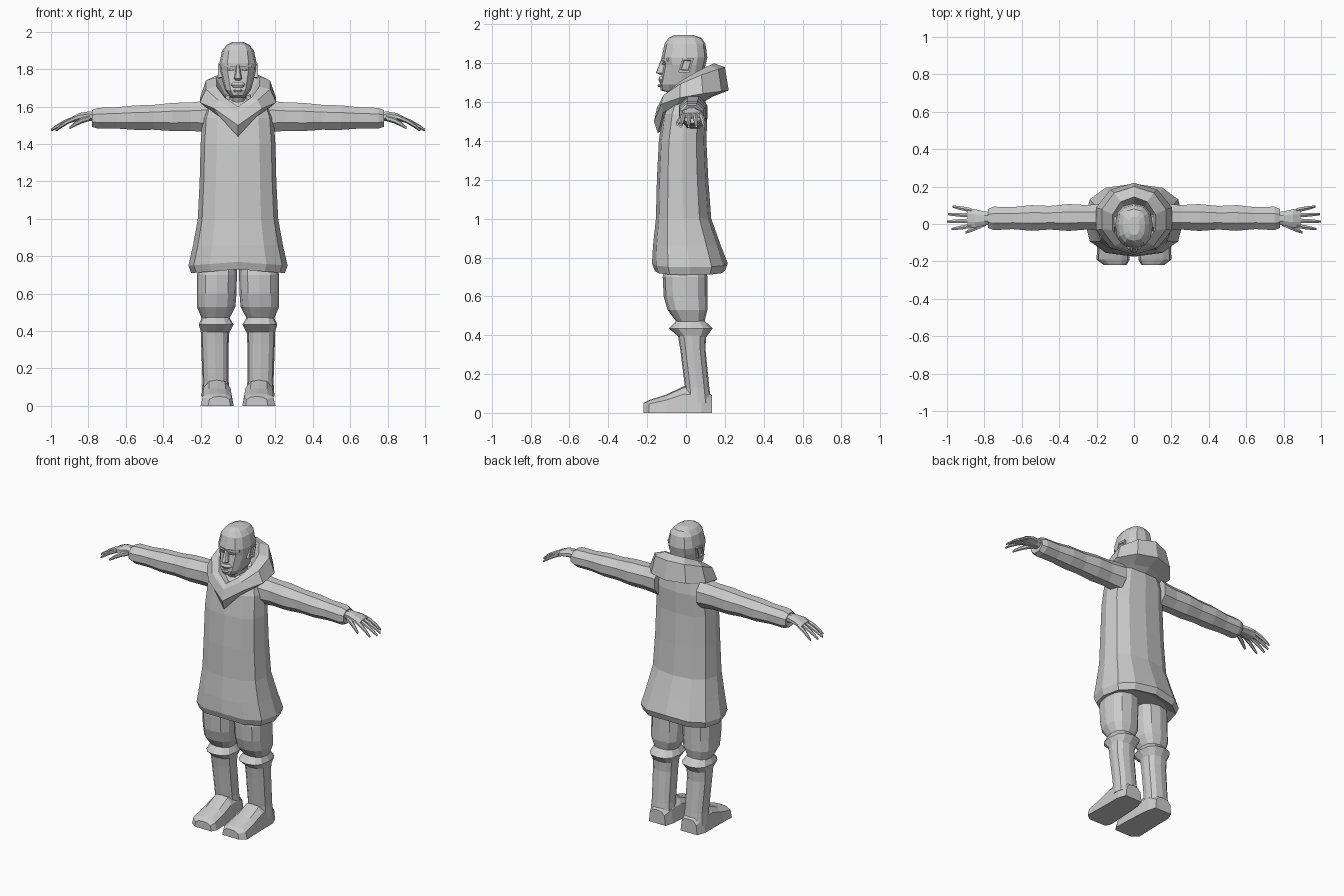
import bpy, bmesh
from math import sin, cos, pi

cube = bpy.data.objects.get("Cube")
if cube:
    bpy.data.objects.remove(cube)

grey = (.6, .6, .6, 1)
material = bpy.data.materials.new("plain_grey")
material.use_nodes = True
material.diffuse_color = grey
material.node_tree.nodes["Principled BSDF"].inputs["Base Color"].default_value = grey


def mix(start, end, t):
    return start + (end - start) * t


def loft(name, rings, mirror=False, caps=True):
    """Skin a list of equal-length point loops."""
    bm = bmesh.new()
    loops = [[bm.verts.new(point) for point in ring] for ring in rings]
    count = len(loops[0])
    for lower, upper in zip(loops, loops[1:]):
        for i in range(count):
            j = (i + 1) % count
            bm.faces.new((lower[i], lower[j], upper[j], upper[i]))
    if caps:
        bm.faces.new(loops[0])
        bm.faces.new(loops[-1])
    bmesh.ops.recalc_face_normals(bm, faces=bm.faces)
    mesh = bpy.data.meshes.new(name)
    bm.to_mesh(mesh)
    bm.free()
    mesh.materials.append(material)
    part = bpy.data.objects.new(name, mesh)
    bpy.context.collection.objects.link(part)
    if mirror:
        part.modifiers.new("Mirror", 'MIRROR').use_mirror_merge = False


def rounded(angle, power):
    """Point on a squared-off circle, starting at the front."""
    u, v = sin(angle), -cos(angle)
    return abs(u) ** power * (1 if u > 0 else -1), abs(v) ** power * (1 if v > 0 else -1)


def level(z, half_width, front, back, centre=0, lift=0, sides=12):
    """Horizontal ring, raised by lift at its middle."""
    ring = []
    for i in range(sides):
        u, v = rounded(2 * pi * i / sides, .8)
        ring.append((centre + half_width * u, mix(front, back, (v + 1) / 2),
                     z + lift * (1 - abs(u))))
    return ring


def section(x, y, z, depth, height, sides=8):
    """Upright ring across a limb that runs along x."""
    angles = [2 * pi * (i + .5) / sides for i in range(sides)]
    return [(x, y + depth * cos(a), z + height * sin(a)) for a in angles]


# Coat with flared hem, underside first
hem_lift = .02
skirt = [level(.73, .2, -.1, .15, lift=hem_lift),
         level(.71, .25, -.16, .2, lift=hem_lift),
         level(.75, .265, -.175, .215, lift=hem_lift)]
body = [level(*ring) for ring in (
    (.86, .24, -.17, .18), (1, .215, -.155, .13), (1.2, .205, -.15, .115),
    (1.4, .2, -.14, .105), (1.54, .19, -.12, .11), (1.61, .165, -.09, .1),
    (1.64, .1, -.06, .09))]
loft("coat", skirt + body)


# Hood collar: low pointed front, high back
def hood_loop(half_width, front, back, z_front, z_back, power):
    ring = []
    for i in range(10):
        angle = 2 * pi * i / 10
        rise = (1 - cos(angle)) / 2
        ring.append((half_width * sin(angle), mix(front, back, rise),
                     mix(z_front, z_back, rise ** power)))
    return ring


loft("hood", [hood_loop(*ring) for ring in (
    (.08, -.06, .09, 1.5, 1.6, .4), (.165, -.145, .14, 1.44, 1.63, .25),
    (.215, -.165, .22, 1.5, 1.66, .25), (.18, -.15, .2, 1.57, 1.78, .5),
    (.12, -.125, .145, 1.6, 1.8, .6), (.07, -.06, .09, 1.6, 1.68, .6))], caps=False)

# Head and neck
loft("head", [level(*ring) for ring in (
    (1.58, .055, -.05, .07), (1.65, .045, -.09, .07), (1.66, .045, -.13, .07),
    (1.69, .07, -.135, .08), (1.79, .097, -.116, .1), (1.83, .1, -.126, .11),
    (1.9, .085, -.11, .1), (1.93, .06, -.09, .08), (1.945, .03, -.06, .04))])


# Face details
def face_ridge(name, z, half_width, height, front):
    """Small bulge across the face, thickest at its middle."""
    rings = []
    for step in (-1, 0, 1):
        shrink = abs(step)
        rings.append(level(z + step * height / 2, half_width * (1 - shrink * .3),
                           front + shrink * height / 4, -.1))
    loft(name, rings)


face_ridge("moustache", z=1.717, half_width=.038, height=.03, front=-.143)
face_ridge("lower_lip", z=1.685, half_width=.025, height=.016, front=-.146)
loft("nose", [level(z, half_width, front, back=-.1) for z, half_width, front in (
    (1.74, .014, -.13), (1.75, .021, -.155), (1.82, .009, -.128))])


def brow_line(name, z, thickness, inner, outer):
    """Bar that wraps from the nose to the temple."""
    rings = []
    for t in (0, .5, 1):
        x = mix(inner, outer, t)
        rings.append(section(x, mix(-.12, -.09, t * t), z, thickness, thickness, sides=4))
    loft(name, rings, mirror=True)


brow_line("brows", z=1.82, thickness=.01, inner=.014, outer=.075)
brow_line("eyes", z=1.798, thickness=.006, inner=.022, outer=.06)


# Ears: slanted outer plate with a sunken middle
def ear_ring(x, size):
    corners = ((-1, -.9), (.4, -1), (1, .9), (-.4, 1))
    return [(x, size * u, 1.79 + size * v) for u, v in corners]


loft("ears", [ear_ring(.08, .036), ear_ring(.106, .04), ear_ring(.106, .028),
              ear_ring(.098, .024)], mirror=True)

# Sleeves that taper in soft folds, with a gathered cuff
sleeve = []
folds = 7
for i in range(folds):
    t = i / (folds - 1)
    fold = .004 * (-1) ** i
    sleeve.append(section(mix(.15, .75, t), mix(.037, .03, t), mix(1.548, 1.538, t),
                          mix(.075, .064, t * t) + fold, mix(.09, .058, t) + fold / 2))
sleeve.append(section(.78, .03, 1.537, .055, .048))
sleeve.append(section(.775, .03, 1.54, .04, .03))
loft("sleeves", sleeve, mirror=True)

# Palms
loft("palms", [section(*ring) for ring in (
    (.76, .03, 1.545, .036, .028), (.8, .03, 1.55, .04, .026),
    (.85, .03, 1.545, .053, .022), (.89, .033, 1.53, .055, .016))], mirror=True)


# Drooping fingers and thumbs
def finger(name, root, tip, radius):
    rings = []
    for t in (0, .4, .75, 1):
        x, y, z = (mix(start, end, t) for start, end in zip(root, tip))
        arch = radius / 2 * sin(pi * t)
        thickness = radius * (1 - t ** 3 / 2)
        rings.append(section(x, y, z + arch, thickness, thickness, sides=6))
    loft(name, rings, mirror=True)


reach = {"index_fingers": .975, "middle_fingers": 1, "ring_fingers": .995,
         "little_fingers": .97}
for i, (name, tip_x) in enumerate(reach.items()):
    finger(name, root=(.87, mix(-.01, .018, i), 1.538),
           tip=(tip_x, mix(-.027, .013, i), 1.475), radius=.013)
finger("thumbs", root=(.79, .005, 1.54), tip=(.9, -.045, 1.487), radius=.016)


# Baggy trousers and boots
def leg_part(name, rings):
    """Stack of rings given as height, inner x, outer x, front and back."""
    loft(name, [level(z, (outer - inner) / 2, front, back, centre=(inner + outer) / 2)
                for z, inner, outer, front, back in rings], mirror=True)


leg_part("trousers", (
    (.78, .006, .2, -.1, .1), (.7, .006, .22, -.12, .11), (.6, .008, .22, -.115, .11),
    (.53, .014, .22, -.095, .11), (.47, .045, .195, -.05, .095)))
leg_part("boot_cuffs", (
    (.48, .05, .19, -.045, .09), (.435, .024, .21, -.088, .137), (.385, .05, .195, -.03, .1)))
leg_part("boot_shafts", (
    (.42, .045, .2, -.045, .105), (.33, .05, .197, -.03, .1), (.13, .05, .19, -.005, .12),
    (.05, .042, .195, -.005, .13)))


# Feet: flat sole and creased top, sloping to the toe
def foot_ring(y, inner, outer, top):
    shape = ((0, 0), (1, 0), (.94, .7), (.76, .95), (.5, 1), (.24, .95), (.06, .7))
    return [(mix(inner, outer, u), y, top * v) for u, v in shape]


loft("boot_feet", [foot_ring(*ring) for ring in (
    (.135, .055, .175, .09), (.08, .038, .195, .13), (-.01, .03, .195, .138),
    (-.1, .025, .197, .095), (-.19, .023, .2, .066), (-.22, .04, .16, .05))], mirror=True)
